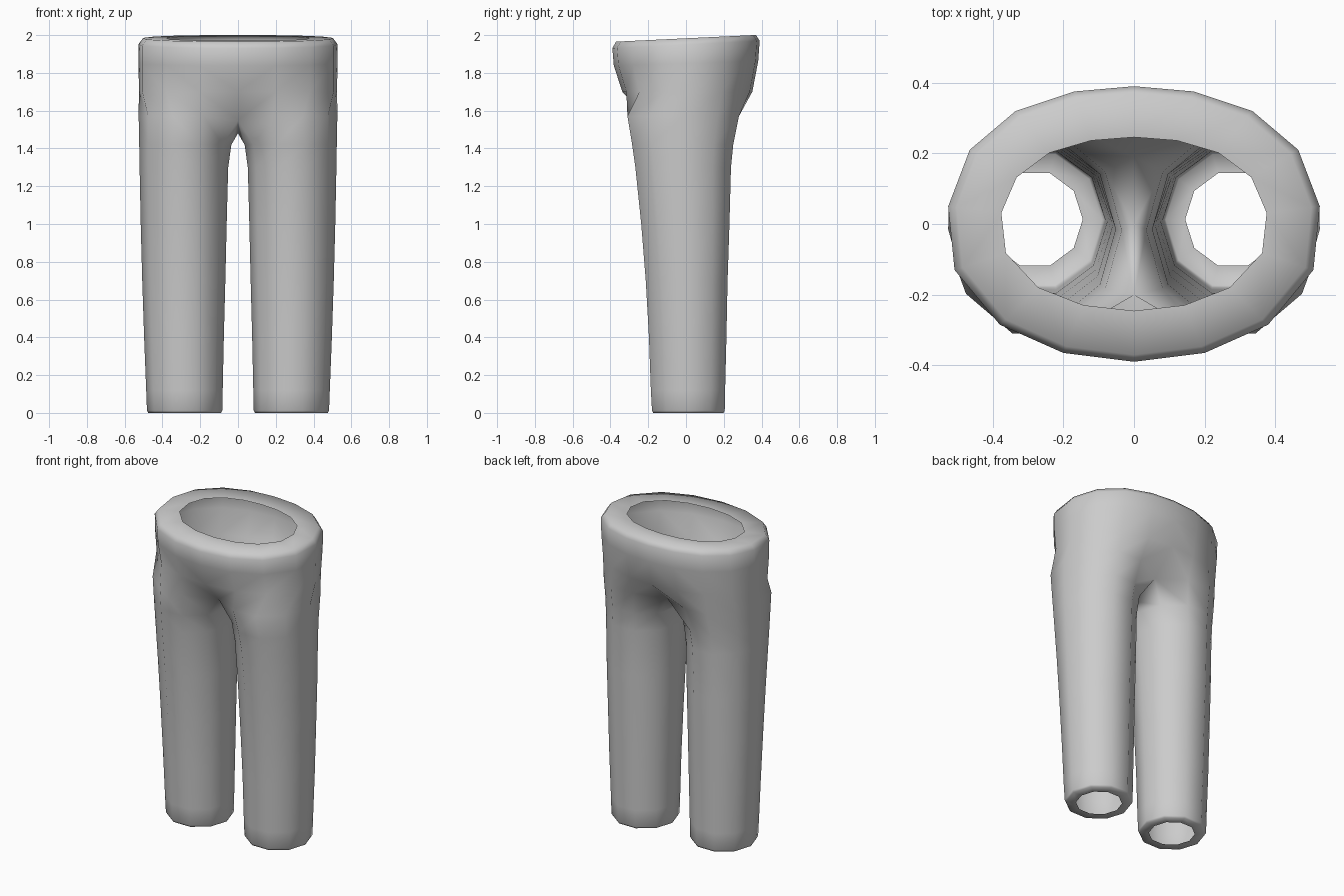
import bpy, bmesh, math

if "Cube" in bpy.data.objects:
    bpy.data.objects.remove(bpy.data.objects["Cube"])

# Half outline of the waist, from the back centre round to the front centre
WAIST = [(0, .39), (.17, .375), (.335, .32), (.465, .21), (.526, .05),
         (.508, -.13), (.38, -.285), (.2, -.365), (0, -.39)]

# Waist rows: height, tilt, x scale, back scale, front scale
WAIST_ROWS = [(1.982, .0475, .714, .63, .63), (1.983, .0475, .955, .95, .95),
              (1.95, .05, 1, 1, 1), (1.85, .03, 1, .98, .98),
              (1.70, 0, .998, .90, .865)]

# Leg rows: height, inner x, outer x, front y, back y
LEG_ROWS = [(1.42, .035, .523, -.285, .25), (1.30, .052, .521, -.268, .238),
            (1.0, .06, .515, -.237, .23), (.7, .067, .507, -.213, .22),
            (.4, .075, .497, -.196, .214), (.12, .081, .486, -.186, .207),
            (.012, .083, .482, -.18, .205), (0, .09, .475, -.173, .198),
            (0, .145, .415, -.118, .144)]


def leg_ring(z, x0, x1, y0, y1):
    """Ten-sided leg section; the last point is the inner side."""
    pts = []
    for i in range(10):
        a = math.radians(144 - 36 * i)
        pts.append(((x0 + x1) / 2 + (x1 - x0) / 2 * math.cos(a),
                    (y0 + y1) / 2 + (y1 - y0) / 2 * math.sin(a) / .951, z))
    return pts


bm = bmesh.new()


def add(points):
    return [bm.verts.new(p) for p in points]


def bridge(a, b, closed):
    n = len(a)
    for i in range(n if closed else n - 1):
        j = (i + 1) % n
        bm.faces.new((a[i], a[j], b[j], b[i]))


# Folded-in top rim and waist
rows = []
for z, tilt, sx, sb, sf in WAIST_ROWS:
    rows.append(add([(x * sx, y * (sb if y > 0 else sf),
                      z + tilt * y * (sb if y > 0 else sf)) for x, y in WAIST]))

# Crotch row: leg section whose ends meet on the centre line
saddle = leg_ring(1.57, 0, .526, -.31, .28)
saddle[0] = (0, .19, 1.55)
saddle[8] = (0, -.2, 1.55)
saddle[9] = (0, 0, 1.48)
saddle = add(saddle)
rows.append(saddle[:9])
for a, b in zip(rows, rows[1:]):
    bridge(a, b, False)

# Leg down to the folded-in hem
ring = saddle
for row in LEG_ROWS:
    new = add(leg_ring(*row))
    bridge(ring, new, True)
    ring = new

# Face outward
bm.normal_update()
outer = max(bm.faces, key=lambda f: f.calc_center_median().x)
if outer.normal.x < 0:
    bmesh.ops.reverse_faces(bm, faces=bm.faces[:])

mesh = bpy.data.meshes.new("trousers")
bm.to_mesh(mesh)
bm.free()
trousers = bpy.data.objects.new("trousers", mesh)
bpy.context.collection.objects.link(trousers)

# Plain grey cloth
cloth = bpy.data.materials.new("grey cloth")
cloth.diffuse_color = (.6, .6, .6, 1)
cloth.use_nodes = True
cloth.node_tree.nodes["Principled BSDF"].inputs["Base Color"].default_value = cloth.diffuse_color
mesh.materials.append(cloth)

# Smooth shading, then the other half
bpy.context.view_layer.objects.active = trousers
trousers.select_set(True)
bpy.ops.object.shade_smooth_by_angle(angle=math.radians(65))
mirror = trousers.modifiers.new("mirror", 'MIRROR')
mirror.use_axis[0] = True
mirror.use_mirror_merge = True
mirror.merge_threshold = .001
